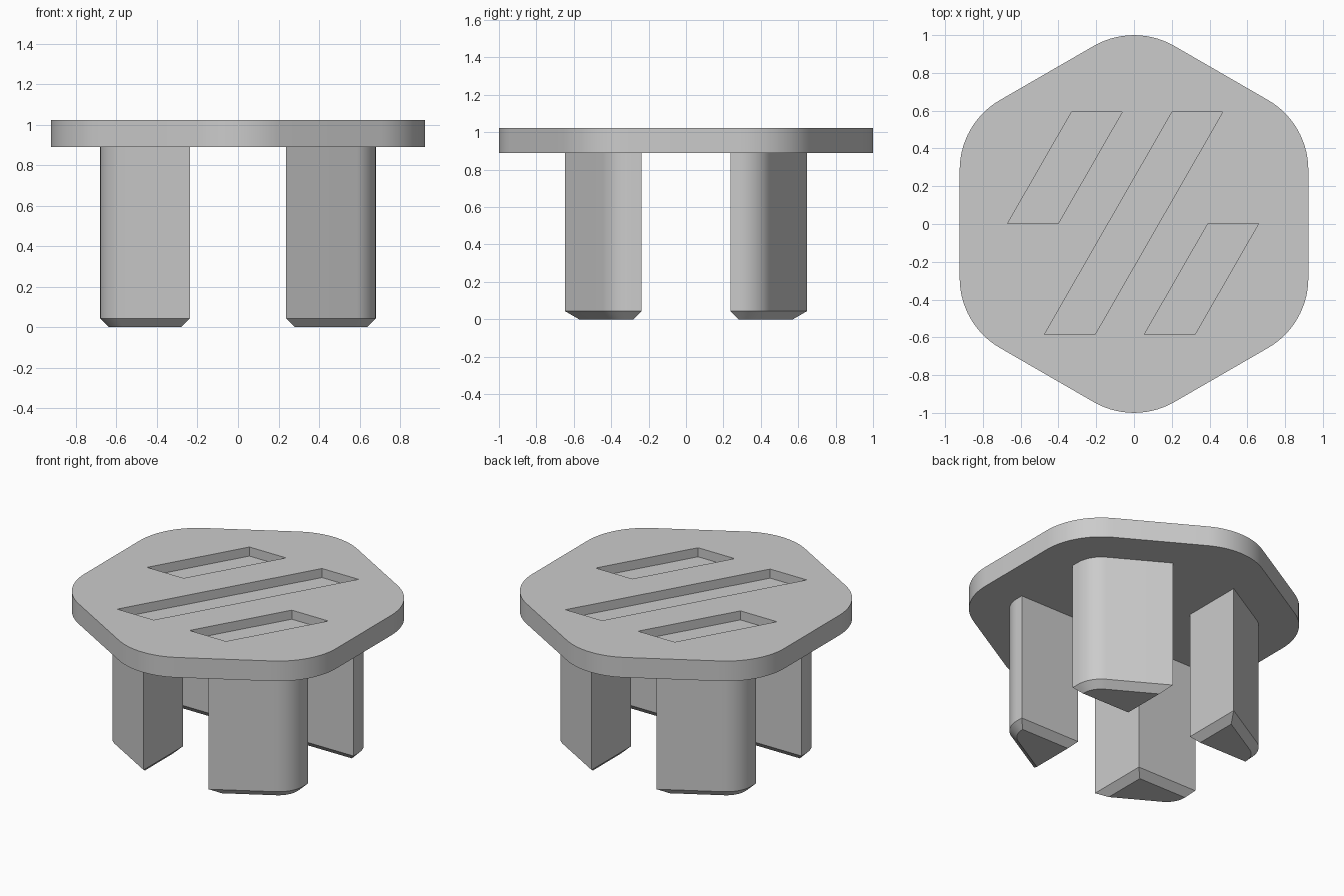
import bpy
import bmesh
from math import cos, sin, radians

if "Cube" in bpy.data.objects:
    bpy.data.objects.remove(bpy.data.objects["Cube"])

TOP, UNDER = 1.023, 0.89       # plate heights
APOTHEM, FILLET = 0.923, 0.427  # rounded hexagon of the plate
INSET = 0.243                  # legs follow the same outline, moved inward
GAP = 0.238                    # half the gap between the legs
CHAMFER = 0.044
POCKET = 0.06                  # depth of the slots
STEPS = 14                     # segments per rounded corner

grey = bpy.data.materials.new("plain grey")
grey.use_nodes = True
grey.diffuse_color = (0.6, 0.6, 0.6, 1)
grey.node_tree.nodes["Principled BSDF"].inputs["Base Color"].default_value = (0.6, 0.6, 0.6, 1)


def corner_arc(shrink, start):
    """Rounded hexagon corner from angle start to start + 60, moved inward by shrink."""
    reach = (APOTHEM - FILLET) / cos(radians(30))
    mid = radians(start + 30)
    r = FILLET - shrink
    angles = [radians(start + 60 * i / STEPS) for i in range(STEPS + 1)]
    return [(reach * cos(mid) + r * cos(a), reach * sin(mid) + r * sin(a)) for a in angles]


def loft(bm, rings):
    """Closed solid through (outline, z) rings with equal point counts."""
    loops = [[bm.verts.new((x, y, z)) for x, y in outline] for outline, z in rings]
    bm.faces.new(loops[0])
    bm.faces.new(loops[-1])
    for low, high in zip(loops, loops[1:]):
        for i in range(len(low)):
            j = (i + 1) % len(low)
            bm.faces.new((low[i], low[j], high[j], high[i]))


def make(name, solids):
    bm = bmesh.new()
    for rings in solids:
        loft(bm, rings)
    bmesh.ops.recalc_face_normals(bm, faces=bm.faces[:])
    mesh = bpy.data.meshes.new(name)
    bm.to_mesh(mesh)
    bm.free()
    mesh.materials.append(grey)
    obj = bpy.data.objects.new(name, mesh)
    bpy.context.collection.objects.link(obj)
    return obj


def select(obj):
    bpy.ops.object.select_all(action="DESELECT")
    obj.select_set(True)
    bpy.context.view_layer.objects.active = obj


def smooth(obj):
    select(obj)
    bpy.ops.object.shade_smooth_by_angle(angle=radians(30))


# Hexagonal plate with rounded corners
hexagon = [p for k in range(6) for p in corner_arc(0, 60 * k)]
plate = make("top_plate", [[(hexagon, UNDER), (hexagon, TOP)]])


# Three slanted slots sunk into the plate
def slot(x_low, y_low, y_high, width=0.268, lean=0.574):
    shift = (y_high - y_low) * lean
    outline = [(x_low, y_low), (x_low + width, y_low),
               (x_low + width + shift, y_high), (x_low + shift, y_high)]
    return [(outline, TOP - POCKET), (outline, TOP + 0.1)]


cutter = make("slot_cutter", [slot(-0.669, 0.003, 0.592),
                              slot(-0.475, -0.586, 0.592),
                              slot(0.054, -0.586, 0.003)])
cutter.hide_render = True
cut = plate.modifiers.new("slots", "BOOLEAN")
cut.operation = "DIFFERENCE"
cut.solver = "EXACT"
cut.object = cutter
select(plate)
bpy.ops.object.modifier_apply(modifier=cut.name)
bpy.data.objects.remove(cutter)
smooth(plate)


# Four wedge legs with chamfered feet
def leg_outline(c, sx, sy):
    inner = GAP + c
    side = APOTHEM - INSET - c
    peak = (side - inner * cos(radians(60))) / sin(radians(60))
    points = [(inner, inner), (side, inner)] + corner_arc(INSET + c, 0) + [(inner, peak)]
    return [(sx * x, sy * y) for x, y in points]


for end, sy in (("front", -1), ("back", 1)):
    for hand, sx in (("left", 1), ("right", -1)):
        full = leg_outline(0, sx, sy)
        foot = leg_outline(CHAMFER, sx, sy)
        smooth(make(f"{end}_{hand}_leg",
                    [[(foot, 0), (full, CHAMFER), (full, UNDER + 0.01)]]))
